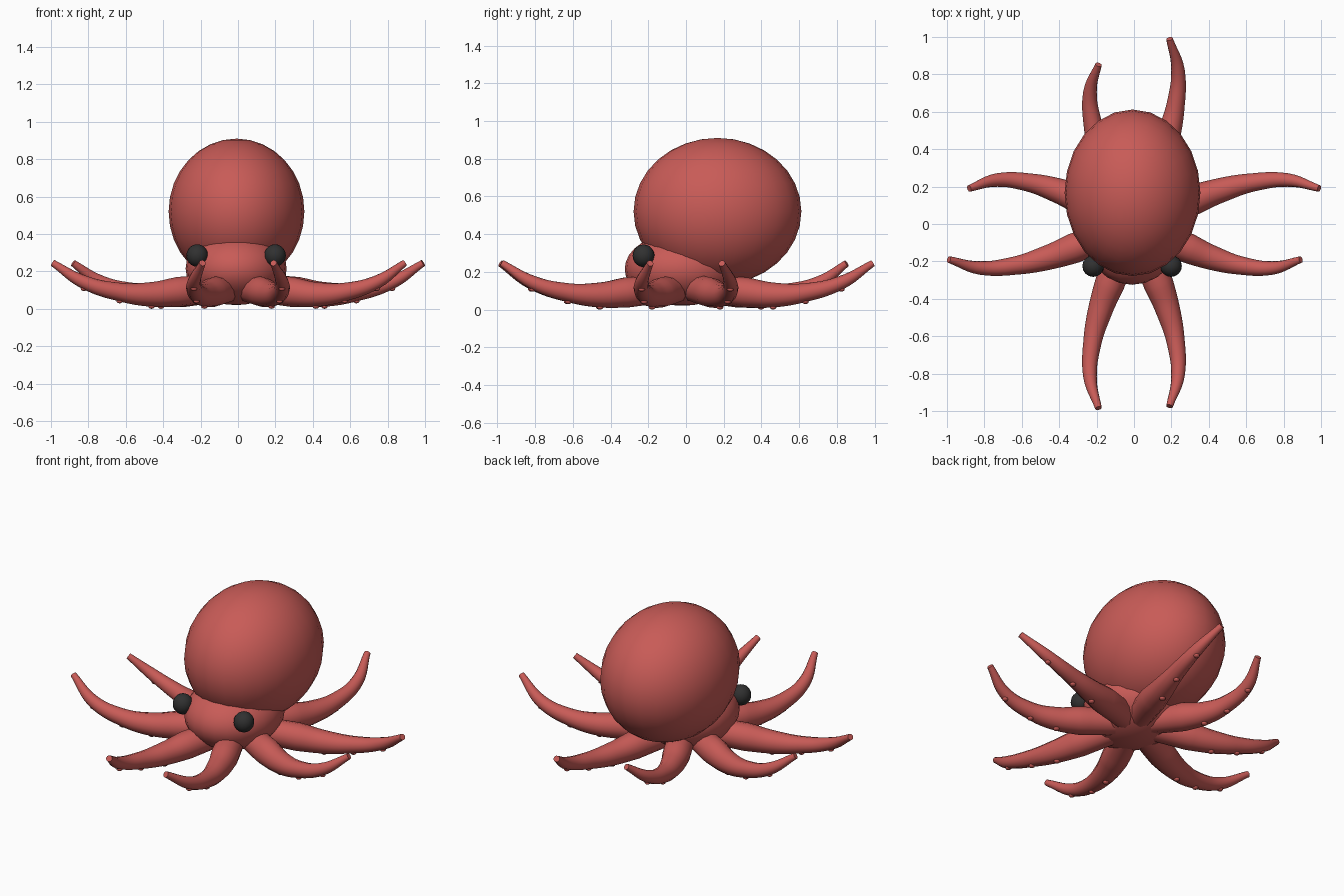
import bpy
from math import sin, cos, radians

if "Cube" in bpy.data.objects:
    bpy.data.objects.remove(bpy.data.objects["Cube"])


def material(name, rgb):
    m = bpy.data.materials.new(name)
    m.diffuse_color = (*rgb, 1)
    m.use_nodes = True
    m.node_tree.nodes["Principled BSDF"].inputs["Base Color"].default_value = m.diffuse_color
    return m


RED = material("coral red", (0.58, 0.105, 0.095))
BLACK = material("soft black", (0.03, 0.03, 0.03))


def ellipsoid(name, loc, radii, mat, seg=24, rings=16):
    bpy.ops.mesh.primitive_uv_sphere_add(segments=seg, ring_count=rings, location=loc)
    ob = bpy.context.object
    ob.name = name
    ob.scale = radii
    ob.data.materials.append(mat)
    bpy.ops.object.shade_smooth()
    return ob


# Body: large mantle leaning back over a low head
ellipsoid("mantle", (-0.008, 0.167, 0.52), (0.363, 0.445, 0.39), RED)
ellipsoid("head", (-0.01, -0.02, 0.215), (0.27, 0.305, 0.195), RED)

# Eyes
for side, s in (("left", -1), ("right", 1)):
    ellipsoid(side + "_eye", (-0.01 + s * 0.208, -0.225, 0.285), (0.058, 0.058, 0.06), BLACK, 16, 10)

# Arm path: distance along axis, sideways offset, height, radius
PATH = [
    (0.10, 0.04, 0.115, 0.075),
    (0.32, 0.13, 0.09, 0.08),
    (0.46, 0.18, 0.077, 0.066),
    (0.63, 0.222, 0.09, 0.049),
    (0.82, 0.235, 0.143, 0.036),
    (0.985, 0.19, 0.245, 0.018),
]


def arm(name, axis_deg, side, length):
    a = radians(axis_deg)
    ux, uy = cos(a), sin(a)
    cu = bpy.data.curves.new(name, 'CURVE')
    cu.dimensions = '3D'
    cu.bevel_depth = 1.0
    cu.bevel_resolution = 4
    cu.resolution_u = 6
    cu.use_fill_caps = True
    sp = cu.splines.new('BEZIER')
    sp.bezier_points.add(len(PATH) - 1)
    pts = []
    for bp, (d, o, z, r) in zip(sp.bezier_points, PATH):
        d *= length
        o *= side
        p = (d * ux - o * uy, d * uy + o * ux, z)
        bp.co = p
        bp.radius = r
        bp.handle_left_type = bp.handle_right_type = 'AUTO'
        pts.append((p, r))
    ob = bpy.data.objects.new(name, cu)
    bpy.context.collection.objects.link(ob)
    cu.materials.append(RED)
    # Small suckers on the underside
    for i, (p, r) in enumerate(pts[2:5]):
        ellipsoid(f"{name}_sucker_{i + 1}", (p[0], p[1], max(p[2] - r, 0.012)),
                  (0.018, 0.018, 0.012), RED, 10, 6)


# Eight arms: axis direction, side of that axis, length
for name, deg, side, length in (
    ("front_right_arm", -90, 1, 0.99), ("front_left_arm", -90, -1, 1.0),
    ("right_front_arm", 0, -1, 0.905), ("right_back_arm", 0, 1, 1.005),
    ("back_right_arm", 90, -1, 1.005), ("back_left_arm", 90, 1, 0.865),
    ("left_back_arm", 180, -1, 0.895), ("left_front_arm", 180, 1, 1.005),
):
    arm(name, deg, side, length)
